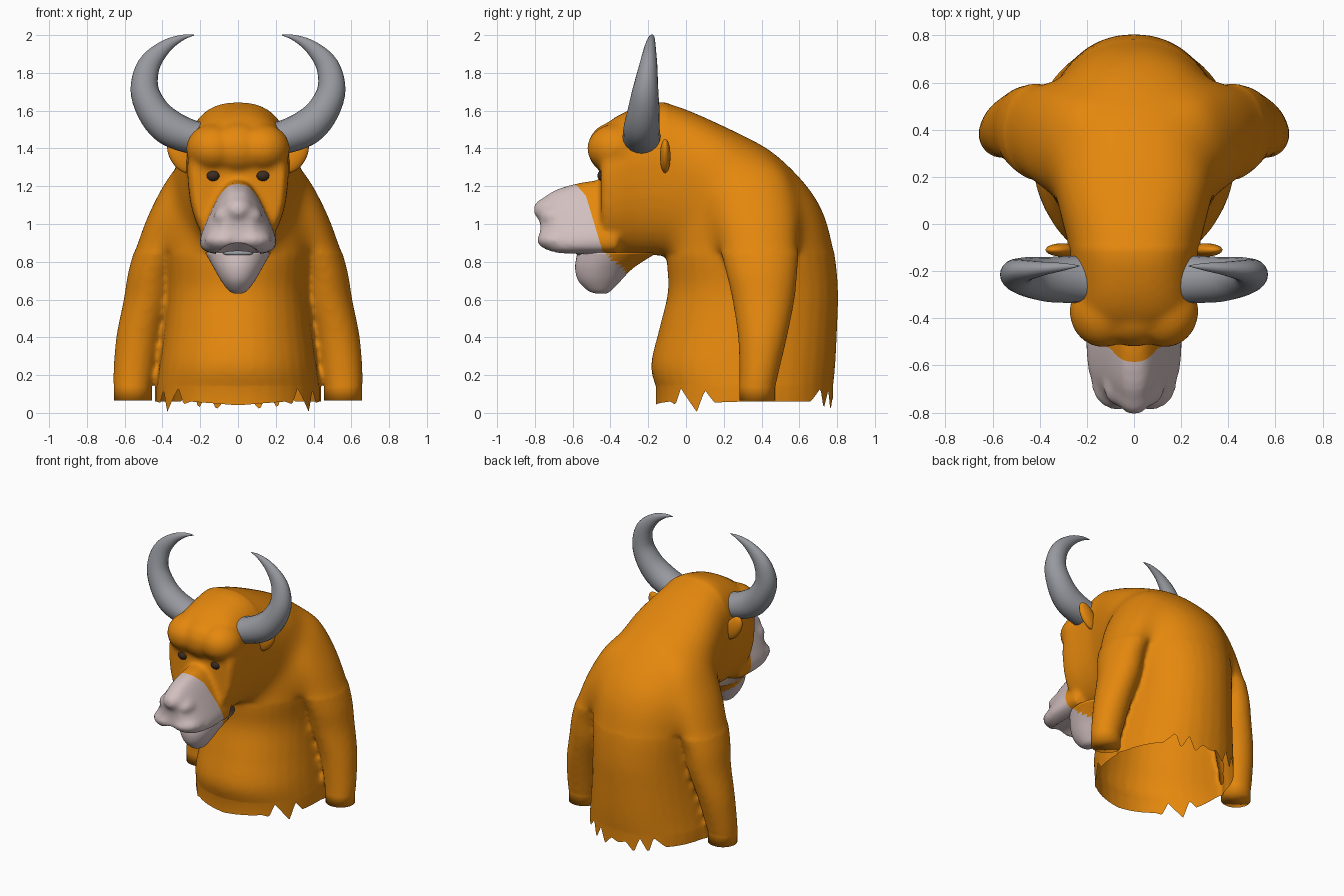
import bpy, bmesh, math
from mathutils import Vector, Matrix

if "Cube" in bpy.data.objects:
    bpy.data.objects.remove(bpy.data.objects["Cube"])


def material(name, rgb):
    m = bpy.data.materials.new(name)
    m.diffuse_color = (*rgb, 1)
    m.use_nodes = True
    m.node_tree.nodes["Principled BSDF"].inputs["Base Color"].default_value = m.diffuse_color
    return m


ORANGE = material("orange fur", (0.78, 0.245, 0.004))
PINK = material("pale pink skin", (0.64, 0.52, 0.52))
GREY = material("horn grey", (0.31, 0.32, 0.35))
DARK = material("eye brown", (0.045, 0.025, 0.016))
MOUTH = material("mouth brown", (0.16, 0.11, 0.08))


def densify(rows, k=5):
    """Catmull-Rom interpolation of number rows."""
    out = []
    for i in range(len(rows) - 1):
        p0, p1, p2 = rows[max(i - 1, 0)], rows[i], rows[i + 1]
        p3 = rows[min(i + 2, len(rows) - 1)]
        for j in range(k):
            t = j / k
            out.append([0.5 * (2 * b + (c - a) * t + (2 * a - 5 * b + 4 * c - d) * t * t
                               + (3 * b - a - 3 * c + d) * t ** 3)
                        for a, b, c, d in zip(p0, p1, p2, p3)])
    return out + [list(rows[-1])]


def power(a, n):
    return math.copysign(abs(a) ** (2 / n), a)


def loft(bm, rings, n=2.0, taper=0.0, seg=36):
    """Skin superellipse rings given as centre, half axis u, half axis v."""
    loops = []
    for c, u, v in rings:
        loop = []
        for i in range(seg):
            a = 2 * math.pi * i / seg
            s = power(math.sin(a), n)
            loop.append(bm.verts.new(c + u * power(math.cos(a), n) * (1 - taper * s) + v * s))
        loops.append(loop)
    for a, b in zip(loops, loops[1:]):
        for i in range(seg):
            j = (i + 1) % seg
            bm.faces.new((a[i], a[j], b[j], b[i]))
    bm.faces.new(loops[0])
    bm.faces.new(loops[-1])


def level(rows):      # horizontal rings: z, front y, back y, half width
    return [(Vector((0, (f + b) / 2, z)), Vector((w, 0, 0)), Vector((0, (b - f) / 2, 0)))
            for z, f, b, w in densify(rows)]


def upright(rows):    # upright rings: y, low z, high z, half width
    return [(Vector((0, y, (l + h) / 2)), Vector((w, 0, 0)), Vector((0, 0, (h - l) / 2)))
            for y, l, h, w in densify(rows)]


def ball(bm, c, r, tilt=0):
    m = Matrix.Translation(c) @ Matrix.Rotation(tilt, 4, 'Y') @ Matrix.Diagonal((*r, 1))
    bmesh.ops.create_uvsphere(bm, u_segments=24, v_segments=14, radius=1, matrix=m)


def finish(bm, name, mats):
    bmesh.ops.recalc_face_normals(bm, faces=bm.faces)
    for f in bm.faces:
        f.smooth = True
    me = bpy.data.meshes.new(name)
    bm.to_mesh(me)
    bm.free()
    for m in mats:
        me.materials.append(m)
    ob = bpy.data.objects.new(name, me)
    bpy.context.collection.objects.link(ob)
    return ob


# Body: torso, neck, head, muzzle and arms, fused into one skin
bm = bmesh.new()
loft(bm, level([(-.1, -.12, .76, .455), (.1, -.15, .775, .437), (.25, -.185, .79, .417),
                (.45, -.14, .80, .39), (.65, -.095, .805, .375), (.85, -.10, .785, .39),
                (1.05, -.05, .735, .39), (1.2, 0, .645, .36), (1.35, .05, .50, .28),
                (1.43, .1, .39, .15)]), 2.15)
loft(bm, upright([(.5, .9, 1.34, .25), (.4, .8, 1.42, .30), (.2, .75, 1.52, .34),
                  (0, .79, 1.61, .30), (-.12, .83, 1.645, .27), (-.25, .835, 1.62, .262),
                  (-.35, .84, 1.58, .265), (-.42, .85, 1.53, .255), (-.45, .87, 1.48, .235)]),
     2.4, -.12)
loft(bm, upright([(-.36, .838, 1.26, .158), (-.45, .838, 1.235, .158), (-.55, .838, 1.22, .157),
                  (-.65, .84, 1.195, .145), (-.72, .85, 1.165, .118), (-.77, .88, 1.12, .072)]),
     3.8, .56)
ball(bm, (0, -.70, 1.075), (.085, .11, .075))               # nose tip
ball(bm, (0, -.38, 1.40), (.16, .142, .14))                 # mid brow
for s in (1, -1):
    ball(bm, (s * .13, -.37, 1.40), (.145, .155, .13))      # brow ridge
    ball(bm, (s * .075, -.69, 1.04), (.055, .08, .05))      # nostril wing
    ball(bm, (s * .07, -.68, .915), (.11, .11, .06))        # upper lip
    arm = densify([(.18, .33, 1.36, .05, .10), (.22, .34, 1.28, .13, .2), (.30, .36, 1.08, .165, .24),
                   (.39, .385, .9, .145, .215), (.45, .40, .75, .13, .19), (.475, .41, .6, .13, .165),
                   (.525, .405, .4, .12, .13), (.553, .385, .2, .107, .103), (.562, .37, .07, .093, .093),
                   (.562, .37, -.08, .09, .09)])
    loft(bm, [(Vector((s * x, y, z)), Vector((rx, 0, 0)), Vector((0, ry, 0)))
              for x, y, z, rx, ry in arm])
body = finish(bm, "body_source", [])
mod = body.modifiers.new("fuse", 'REMESH')
mod.mode = 'VOXEL'
mod.voxel_size = 0.016
mod = body.modifiers.new("soften", 'SMOOTH')
mod.factor = 0.5
mod.iterations = 9
fused = bpy.data.meshes.new_from_object(body.evaluated_get(bpy.context.evaluated_depsgraph_get()))
bpy.data.objects.remove(body)

# Open the bottom and hang a torn hem and cuffs from the cut
HEM = [(0, .04), (15, .05), (33, .06), (39, .045), (44, .13), (57, .005), (63, .12), (70, .055), (90, .06),
       (140, .06), (150, .13), (154, .02), (161, .12), (166, .015), (173, .08), (180, .06)]


def hem(co):
    a = math.degrees(math.atan2(abs(co.x), .3 - co.y))
    for (a0, z0), (a1, z1) in zip(HEM, HEM[1:]):
        if a <= a1:
            return z0 + (z1 - z0) * (a - a0) / (a1 - a0)
    return .06


bm = bmesh.new()
bm.from_mesh(fused)
# Soften shoulders and neck so the arms flow out of the back
soft = [v for v in bm.verts if v.co.y > -.1 and v.co.z > .85]
for i in range(60):
    bmesh.ops.smooth_vert(bm, verts=soft, factor=.5, use_axis_x=True, use_axis_y=True, use_axis_z=True)
bmesh.ops.bisect_plane(bm, geom=bm.verts[:] + bm.edges[:] + bm.faces[:], plane_co=(0, 0, .14),
                       plane_no=(0, 0, 1), clear_inner=True)
new = bmesh.ops.extrude_edge_only(bm, edges=[e for e in bm.edges if e.is_boundary])["geom"]
for v in new:
    if isinstance(v, bmesh.types.BMVert):
        v.co.z = .065 if abs(v.co.x) > .445 else hem(v.co)
bmesh.ops.holes_fill(bm, edges=[e for e in bm.edges if e.is_boundary
                                and all(abs(v.co.x) > .445 for v in e.verts)], sides=0)
# Arched upper lip
for v in bm.verts:
    x, y, z = v.co
    if y < -.45 and abs(x) < .11 and z < .9:
        v.co.z = max(z, .85 + .05 * (1 - (x / .11) ** 2))
# Pink muzzle, cut off by two sloping planes
PLANES = [(-.44, .85, .3), (-.53, 1.15, .9)]
for y, z, k in PLANES:
    fs = [f for f in bm.faces if f.calc_center_median().y < -.38]
    geom = list({g for f in fs for g in (*f.verts, *f.edges)}) + fs
    bmesh.ops.bisect_plane(bm, geom=geom, plane_co=(0, y, z), plane_no=(0, 1, k))
for f in bm.faces:
    c = f.calc_center_median()
    f.material_index = int(c.z < 1.24 and all(c.y < y - k * (c.z - z) for y, z, k in PLANES))
finish(bm, "body", [ORANGE, PINK])

# Lower jaw with a row of teeth
bm = bmesh.new()
loft(bm, level([(.633, -.48, -.42, .022), (.648, -.52, -.395, .05), (.7, -.57, -.345, .09),
                (.77, -.587, -.275, .13), (.85, -.575, -.15, .175)]), seg=48)
bm.normal_update()
for f in bm.faces:
    c = f.calc_center_median()
    f.material_index = 2 if len(f.verts) > 4 and c.z > .8 else int(c.y < -.43 + 1.1 * (.85 - c.z))
finish(bm, "lower_jaw", [ORANGE, PINK, MOUTH])
bm = bmesh.new()
ball(bm, (0, -.56, .845), (.08, .022, .014))
finish(bm, "teeth", [GREY])

# Horns, ears and eyes, one on each side
HORN = [(.17, -.235, 1.45, .085, .10), (.26, -.235, 1.465, .09, .10), (.37, -.235, 1.515, .095, .095),
        (.45, -.225, 1.6, .085, .085), (.495, -.215, 1.715, .074, .068), (.472, -.2, 1.84, .060, .048),
        (.39, -.19, 1.935, .037, .03), (.30, -.182, 1.985, .016, .016), (.232, -.178, 2.0, .002, .002)]
for s, side in ((1, "right"), (-1, "left")):
    rows = densify(HORN)
    rings = []
    for i, (x, y, z, r, ry) in enumerate(rows):
        a, b = rows[max(i - 1, 0)], rows[min(i + 1, len(rows) - 1)]
        t = Vector((b[0] - a[0], 0, b[2] - a[2])).normalized()
        rings.append((Vector((s * x, y, z)), Vector((-s * t.z, 0, t.x)) * r, Vector((0, ry, 0))))
    bm = bmesh.new()
    loft(bm, rings, seg=20)
    finish(bm, side + "_horn", [GREY])

    bm = bmesh.new()
    ball(bm, (s * .305, -.11, 1.36), (.055, .028, .1), s * .55)
    finish(bm, side + "_ear", [ORANGE])

    bm = bmesh.new()
    ball(bm, (s * .132, -.435, 1.256), (.038, .034, .032))
    finish(bm, side + "_eye", [DARK])
